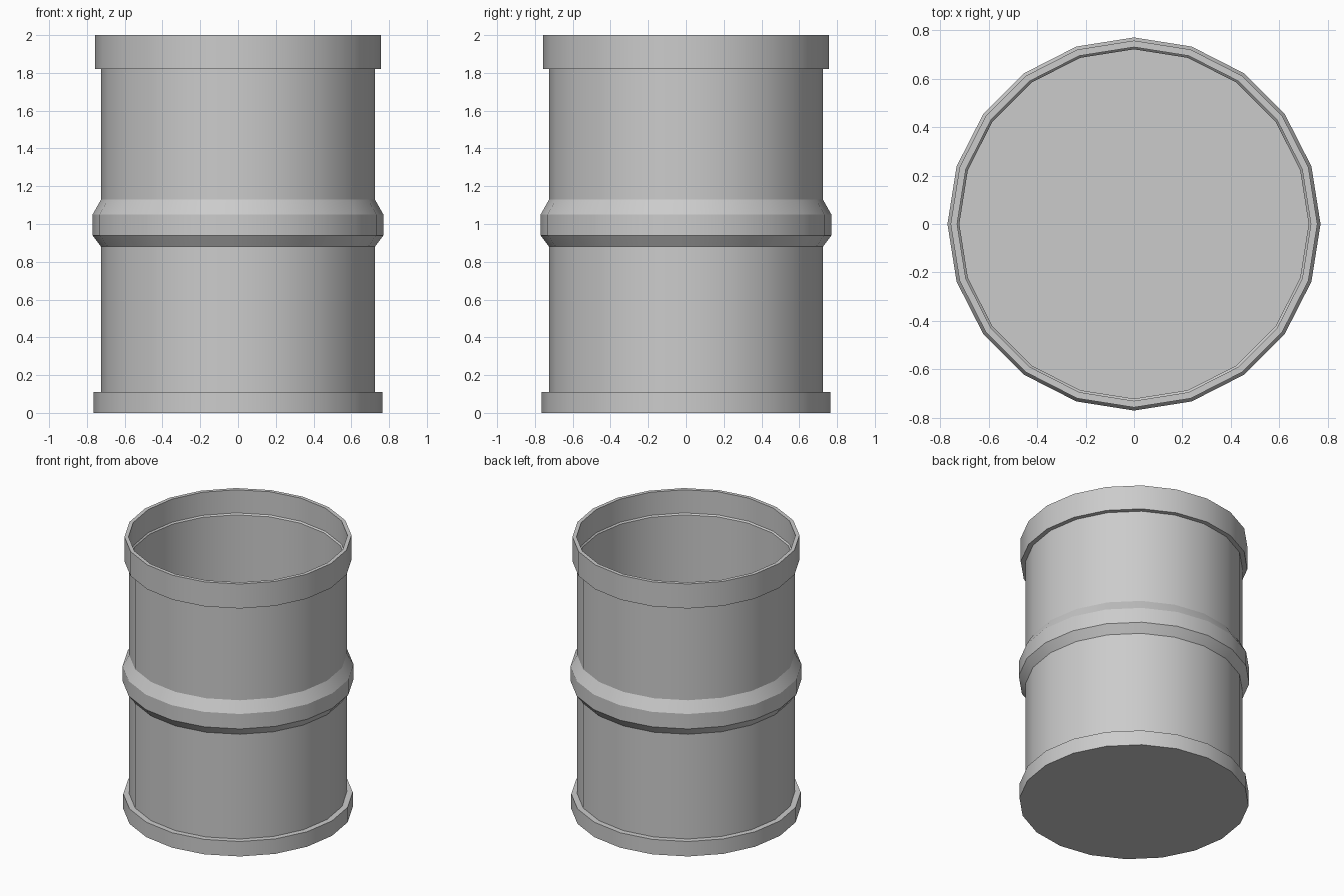
import bpy, bmesh, math

if "Cube" in bpy.data.objects:
    bpy.data.objects.remove(bpy.data.objects["Cube"])

SIDES = 20

# Radius / height profile, from the underside, up the outside, down the inside
profile = [
    (0.765, 0.0), (0.765, 0.11), (0.725, 0.11),      # foot ring
    (0.725, 0.88), (0.77, 0.94), (0.77, 1.05),       # middle hoop
    (0.725, 1.13), (0.725, 1.82),                    # upper wall
    (0.757, 1.82), (0.757, 2.0), (0.73, 2.0),        # top rim
    (0.73, 1.83), (0.721, 1.82), (0.721, 0.02),      # inner ledge and wall
]


def lathe(name, points):
    bm = bmesh.new()
    rings = []
    for r, z in points:
        rings.append([bm.verts.new((r * math.cos(2 * math.pi * i / SIDES),
                                    r * math.sin(2 * math.pi * i / SIDES), z))
                      for i in range(SIDES)])
    for a, b in zip(rings, rings[1:]):
        for i in range(SIDES):
            j = (i + 1) % SIDES
            bm.faces.new((a[i], a[j], b[j], b[i]))
    # underside and inside floor
    bm.faces.new(rings[0][::-1])
    bm.faces.new(rings[-1])
    bmesh.ops.recalc_face_normals(bm, faces=bm.faces)
    mesh = bpy.data.meshes.new(name)
    bm.to_mesh(mesh)
    bm.free()
    obj = bpy.data.objects.new(name, mesh)
    bpy.context.collection.objects.link(obj)
    return obj


# Open barrel
barrel = lathe("barrel", profile)
bpy.context.view_layer.objects.active = barrel
barrel.select_set(True)
bpy.ops.object.shade_smooth_by_angle(angle=math.radians(25))
